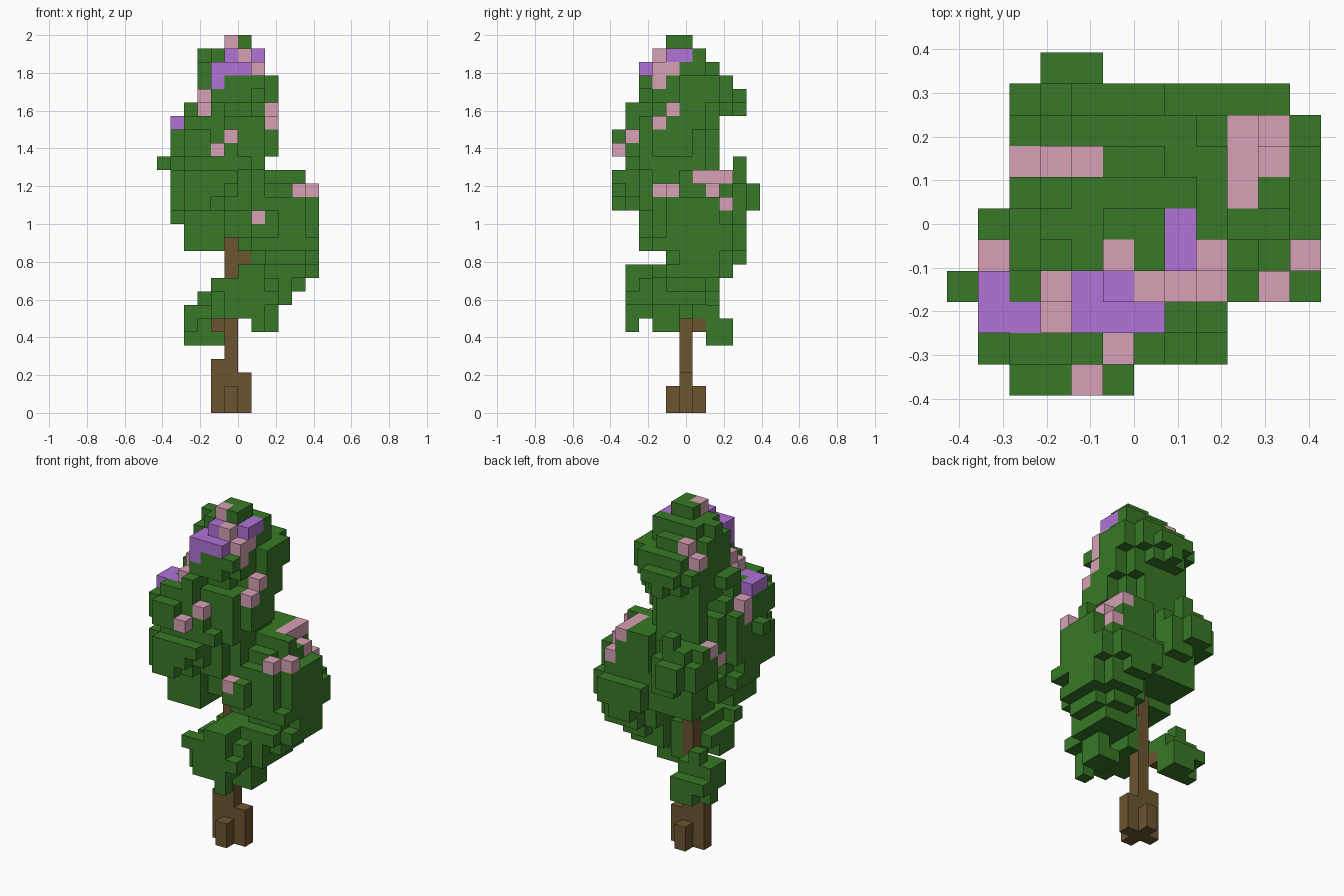
import bpy
import bmesh

UNIT = 1 / 14          # edge of one block
HALF_X, HALF_Y = 6, 5.5
ROUND = 2.3            # roundness of each foliage layer

cube = bpy.data.objects.get("Cube")
if cube:
    bpy.data.objects.remove(cube, do_unlink=True)


def material(name, red, green, blue):
    mat = bpy.data.materials.new(name)
    mat.use_nodes = True
    colour = (red, green, blue, 1)
    mat.diffuse_color = colour
    for node in mat.node_tree.nodes:
        if node.type == "BSDF_PRINCIPLED":
            node.inputs["Base Color"].default_value = colour
            node.inputs["Roughness"].default_value = 0.9
    return mat


leaf = material("leaf green", 0.04, 0.19, 0.02)
bark = material("bark brown", 0.15, 0.09, 0.03)
pink = material("blossom pink", 0.68, 0.355, 0.46)
purple = material("blossom purple", 0.44, 0.17, 0.68)

owner = {}             # block position -> part name
part_material = {}


def claim(part, mat, cells):
    """Give free blocks to a part; earlier parts keep theirs."""
    part_material[part] = mat
    for cell in cells:
        owner.setdefault(cell, part)


def column(i, j, bottom, top):
    return [(i, j, k) for k in range(bottom, top)]


def layer(bottom, top, x0, x1, y0, y1):
    """Rounded slab of blocks from layer bottom to layer top inclusive."""
    cells = []
    for i in range(x0, x1):
        for j in range(y0, y1):
            u = abs(2 * i + 1 - x0 - x1) / (x1 - x0)
            v = abs(2 * j + 1 - y0 - y1) / (y1 - y0)
            if u ** ROUND + v ** ROUND <= 1:
                cells += column(i, j, bottom, top + 1)
    return cells


def clump(part, layers, tufts=()):
    for spec in layers:
        claim(part, leaf, layer(*spec))
    claim(part, leaf, tufts)


# Trunk, root flares and branch stubs
claim("trunk", bark, column(5, 5, 0, 16))
for i, j, height in ((4, 5, 4), (6, 5, 3), (5, 4, 2), (5, 6, 2)):
    claim("root_flares", bark, column(i, j, 0, height))
claim("branches", bark, [(4, 6, 6), (6, 5, 11)])

# Blossoms
claim("purple_blossoms", purple, [
    (7, 4, 26), (7, 5, 26), (5, 3, 26), (4, 3, 25), (5, 3, 25),
    (4, 2, 25), (5, 2, 25), (6, 2, 25), (4, 2, 24),
    (1, 2, 21), (1, 3, 21), (2, 2, 21)])
claim("crown_pink_blossoms", pink, [
    (5, 4, 27), (6, 3, 26), (7, 3, 25), (7, 4, 25), (7, 3, 24),
    (8, 4, 22), (8, 3, 21), (3, 3, 23), (3, 2, 22),
    (4, 7, 25), (3, 7, 24)])
claim("side_pink_blossoms", pink, [
    (1, 4, 20), (1, 4, 19), (5, 1, 20), (4, 0, 19), (2, 7, 17), (2, 6, 16),
    (11, 4, 16), (10, 3, 16), (7, 2, 14), (10, 7, 16), (10, 8, 15),
    (9, 6, 17), (9, 7, 17), (9, 8, 17)])

# Foliage clumps: bottom layer, top layer, x range, y range; then loose tufts
clump("crown_foliage", [
    (27, 27, 5, 7, 4, 6),
    (26, 26, 4, 8, 4, 7),
    (25, 25, 3, 8, 3, 8),
    (24, 24, 3, 8, 3, 9),
    (23, 24, 4, 9, 4, 9),
    (23, 23, 3, 8, 2, 10),
    (22, 22, 3, 8, 3, 9),
    (21, 21, 3, 9, 2, 8),
    (19, 20, 3, 9, 2, 7),
    (18, 18, 3, 8, 1, 8),
    (15, 17, 3, 8, 2, 8),
    (13, 14, 4, 7, 3, 8)],
    [(3, 5, 26), (5, 9, 22), (8, 5, 22), (8, 6, 22)]
    + [(i, 2, 24) for i in (5, 6, 7)]
    + [c for i in (3, 4, 5, 6) for c in column(i, 7, 18, 22)])
clump("front_foliage", [
    (22, 22, 2, 4, 4, 6),
    (21, 21, 1, 5, 1, 5),
    (20, 20, 1, 5, 0, 6),
    (19, 19, 1, 6, 0, 7),
    (18, 18, 1, 6, 1, 7),
    (16, 17, 1, 6, 0, 7),
    (15, 15, 1, 5, 0, 6),
    (14, 14, 1, 6, 2, 7),
    (13, 13, 2, 5, 2, 7),
    (12, 12, 2, 5, 2, 5)],
    [(0, 3, 18), (5, 0, 17)] + column(4, 1, 21, 23) + column(4, 2, 21, 23))
clump("back_foliage", [
    (17, 17, 2, 6, 6, 10),
    (15, 16, 2, 6, 6, 11),
    (14, 14, 3, 7, 6, 10),
    (13, 13, 3, 7, 6, 9),
    (12, 12, 3, 6, 6, 9)], [(4, 9, 18)])
clump("side_foliage", [
    (17, 17, 6, 10, 5, 9),
    (16, 16, 6, 11, 4, 9),
    (14, 15, 6, 12, 3, 9),
    (12, 13, 6, 12, 3, 10),
    (11, 11, 7, 12, 4, 9),
    (10, 10, 7, 12, 3, 9),
    (9, 9, 7, 11, 3, 8),
    (8, 8, 7, 10, 3, 7)],
    [(10, 5, 17), (9, 5, 17), (11, 3, 12), (8, 9, 11), (9, 9, 11)]
    + column(8, 2, 13, 15) + [(7, 2, 13)])
clump("lower_front_foliage", [
    (10, 10, 6, 8, 1, 5),
    (9, 9, 5, 9, 1, 6),
    (8, 8, 4, 9, 1, 6),
    (7, 7, 4, 8, 1, 5),
    (6, 6, 7, 9, 3, 5)],
    [(4, 1, 9), (5, 1, 9), (8, 1, 8), (8, 3, 7), (8, 4, 7), (6, 5, 7),
     (7, 1, 7), (7, 1, 6)])
clump("lower_back_foliage", [
    (7, 7, 2, 5, 6, 8),
    (6, 6, 2, 5, 7, 9)],
    [(3, 7, 8), (2, 6, 6), (2, 7, 5), (3, 7, 5), (4, 7, 5),
     (3, 8, 5), (4, 8, 5)])


def build(part):
    """Mesh only the block faces that show on the outside."""
    bm = bmesh.new()
    for cell, name in owner.items():
        if name != part:
            continue
        for axis in range(3):
            for side in (0, 1):
                step = [0, 0, 0]
                step[axis] = 2 * side - 1
                if tuple(c + s for c, s in zip(cell, step)) in owner:
                    continue
                corners = []
                for a, b in ((0, 0), (1, 0), (1, 1), (0, 1)):
                    p = list(cell)
                    p[axis] += side
                    p[(axis + 1) % 3] += a
                    p[(axis + 2) % 3] += b
                    corners.append(bm.verts.new((
                        (p[0] - HALF_X) * UNIT,
                        (p[1] - HALF_Y) * UNIT,
                        p[2] * UNIT)))
                bm.faces.new(corners if side else corners[::-1])
    bmesh.ops.remove_doubles(bm, verts=bm.verts, dist=UNIT / 100)
    mesh = bpy.data.meshes.new(part)
    bm.to_mesh(mesh)
    bm.free()
    mesh.materials.append(part_material[part])
    bpy.context.collection.objects.link(bpy.data.objects.new(part, mesh))


for part in part_material:
    build(part)
